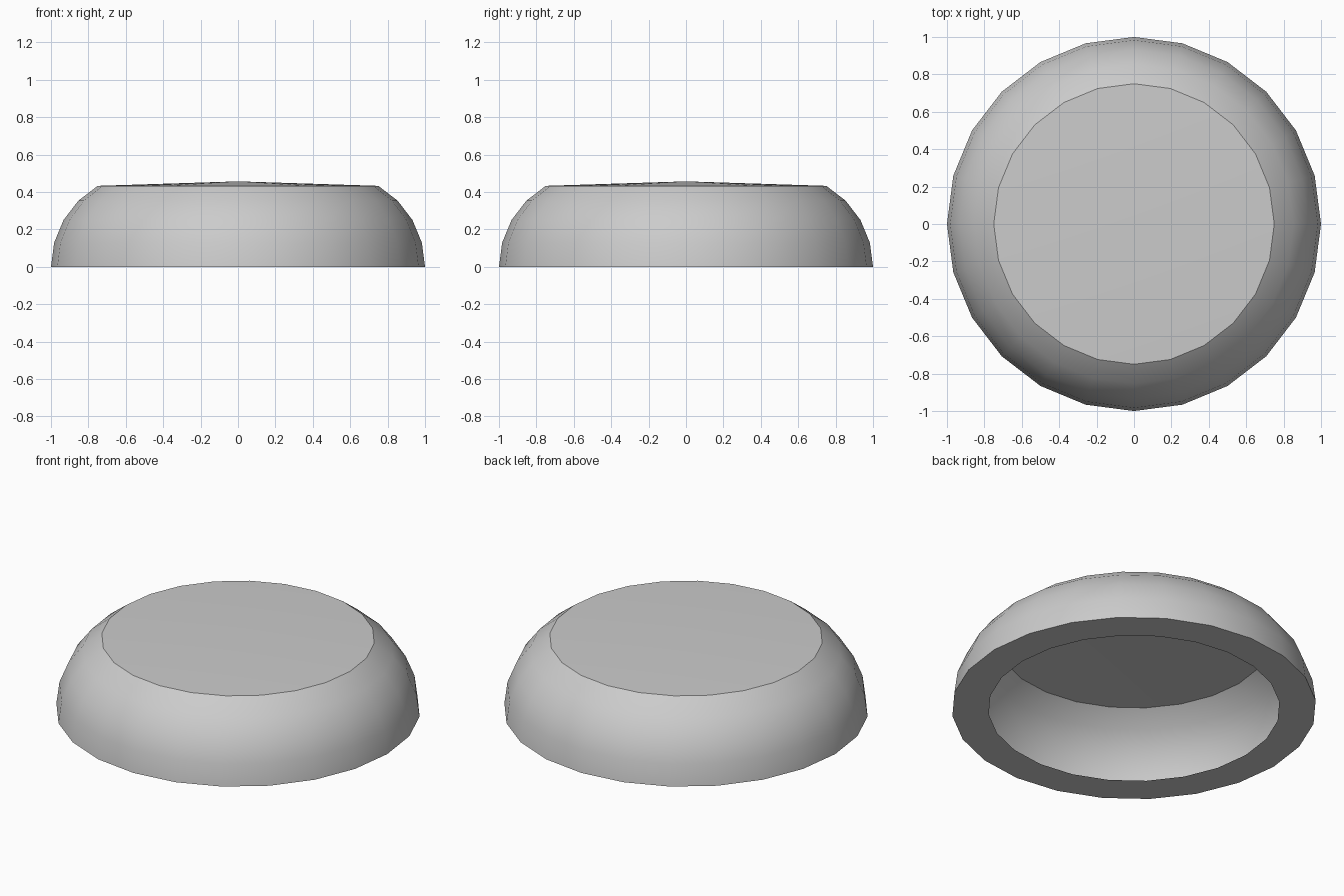
import bpy, bmesh, math

if "Cube" in bpy.data.objects:
    bpy.data.objects.remove(bpy.data.objects["Cube"])

SIDES = 24


def lathe(name, profile):
    """Revolve an (r, z) profile around z; r = 0 becomes a single apex."""
    bm = bmesh.new()
    rings = []
    for r, z in profile:
        if r == 0:
            rings.append([bm.verts.new((0, 0, z))] * SIDES)
        else:
            rings.append([bm.verts.new((r * math.cos(a), r * math.sin(a), z))
                          for a in (math.tau * i / SIDES for i in range(SIDES))])
    for low, high in zip(rings, rings[1:]):
        for i in range(SIDES):
            j = (i + 1) % SIDES
            corners = [low[i], low[j], high[j], high[i]]
            bm.faces.new(list(dict.fromkeys(corners)))
    mesh = bpy.data.meshes.new(name)
    bm.to_mesh(mesh)
    bm.free()
    obj = bpy.data.objects.new(name, mesh)
    bpy.context.collection.objects.link(obj)
    bpy.context.view_layer.objects.active = obj
    obj.select_set(True)
    bpy.ops.object.shade_smooth_by_angle(angle=math.radians(30))
    obj.select_set(False)
    return obj


# Thin shell: flat bottom rim, rounded side (60 degrees of arc), shallow cone top
arc = [(0.5 + 0.5 * math.cos(math.radians(a)), 0.5 * math.sin(math.radians(a)))
       for a in range(0, 61, 15)]
lathe("rounded_cap", [(0.8, 0)] + arc + [(0, 0.457)])
